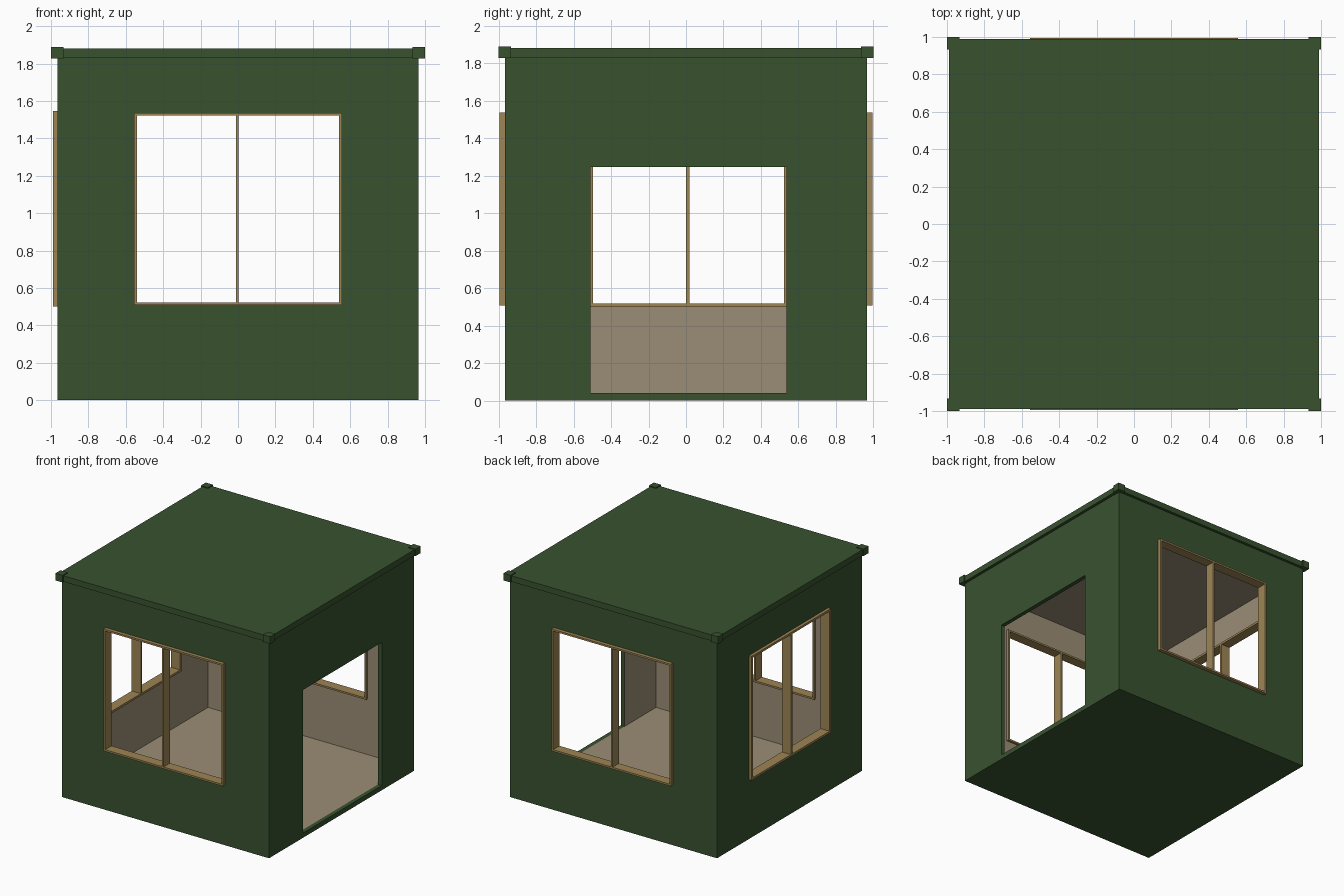
import bpy, bmesh
from mathutils import Vector

if "Cube" in bpy.data.objects:
    bpy.data.objects.remove(bpy.data.objects["Cube"])


def material(name, rgb):
    m = bpy.data.materials.new(name)
    m.diffuse_color = (*rgb, 1)
    m.use_nodes = True
    m.node_tree.nodes["Principled BSDF"].inputs["Base Color"].default_value = m.diffuse_color
    return m


GREEN = material("green_paint", (0.04, 0.085, 0.028))
BEIGE = material("beige_lining", (0.33, 0.27, 0.18))
WOOD = material("wood", (0.34, 0.235, 0.09))


def boxes(name, spans, mat):
    """One object made of boxes, each given as (min corner, max corner)."""
    bm = bmesh.new()
    for lo, hi in spans:
        lo, hi = Vector(lo), Vector(hi)
        vs = bmesh.ops.create_cube(bm, size=1)["verts"]
        for v in vs:
            v.co = Vector(((lo[i] + hi[i]) / 2 + v.co[i] * (hi[i] - lo[i])) for i in range(3))
    me = bpy.data.meshes.new(name)
    bm.to_mesh(me)
    bm.free()
    me.materials.append(mat)
    ob = bpy.data.objects.new(name, me)
    bpy.context.collection.objects.link(ob)
    return ob


W, IN, FLOOR, CEIL, TOP = 0.965, 0.93, 0.04, 1.795, 1.83

# Hollow cabin: solid block minus the room, door and window openings
cabin = boxes("cabin_walls", [((-W, -W, 0), (W, W, TOP))], GREEN)
cuts = [
    ("room_cutter", (-IN, -IN, FLOOR), (IN, IN, CEIL)),
    ("front_back_cutter", (-0.55, -1.2, 0.51), (0.55, 1.2, 1.53)),
    ("left_cutter", (-1.2, -0.51, 0.505), (-0.8, 0.535, 1.54)),
    ("door_cutter", (0.8, -0.51, FLOOR), (1.2, 0.535, 1.245)),
]
cutters = []
for name, lo, hi in cuts:
    c = boxes(name, [(lo, hi)], GREEN)
    c.hide_render = True
    mod = cabin.modifiers.new(name, "BOOLEAN")
    mod.operation, mod.solver, mod.object = "DIFFERENCE", "EXACT", c
    cutters.append(c)
dg = bpy.context.evaluated_depsgraph_get()
mesh = bpy.data.meshes.new_from_object(cabin.evaluated_get(dg))
cabin.modifiers.clear()
cabin.data = mesh
for c in cutters:
    bpy.data.objects.remove(c)

# Beige lining on the faces of the room
mesh.materials.clear()
mesh.materials.append(GREEN)
mesh.materials.append(BEIGE)
e = 0.002
for p in mesh.polygons:
    c = p.center
    inside = abs(c.x) < IN + e and abs(c.y) < IN + e and FLOOR - e < c.z < CEIL + e
    p.material_index = 1 if inside else 0

# Roof slab and corner caps
boxes("roof_slab", [((-0.99, -0.988, TOP), (0.99, 0.988, 1.88))], GREEN)
caps = []
for sx in (-1, 1):
    for sy in (-1, 1):
        x, y = sx * 0.967, sy * 0.967
        caps.append(((x - 0.033, y - 0.033, 1.828), (x + 0.033, y + 0.033, 1.888)))
boxes("roof_corner_caps", caps, GREEN)


# Window frames: two jambs, a mullion, a sill and a head
def frame(name, axis, d0, d1, a0, a1, z0, z1, t):
    mid = (a0 + a1) / 2 - 0.004
    bars = [(a0, a0 + t, z0, z1), (a1 - t, a1, z0, z1),
            (mid - t / 2, mid + t / 2, z0 + t, z1 - t),
            (a0 + t, a1 - t, z0, z0 + t), (a0 + t, a1 - t, z1 - t, z1)]
    spans = []
    for u0, u1, v0, v1 in bars:
        if axis == "x":
            spans.append(((u0, d0, v0), (u1, d1, v1)))
        else:
            spans.append(((d0, u0, v0), (d1, u1, v1)))
    boxes(name, spans, WOOD)


frame("front_window_frame", "x", -0.995, -0.91, -0.556, 0.556, 0.508, 1.536, 0.015)
frame("back_window_frame", "x", 0.91, 0.995, -0.556, 0.556, 0.508, 1.536, 0.015)
frame("left_window_frame", "y", -0.99, -0.905, -0.515, 0.54, 0.5, 1.545, 0.018)
